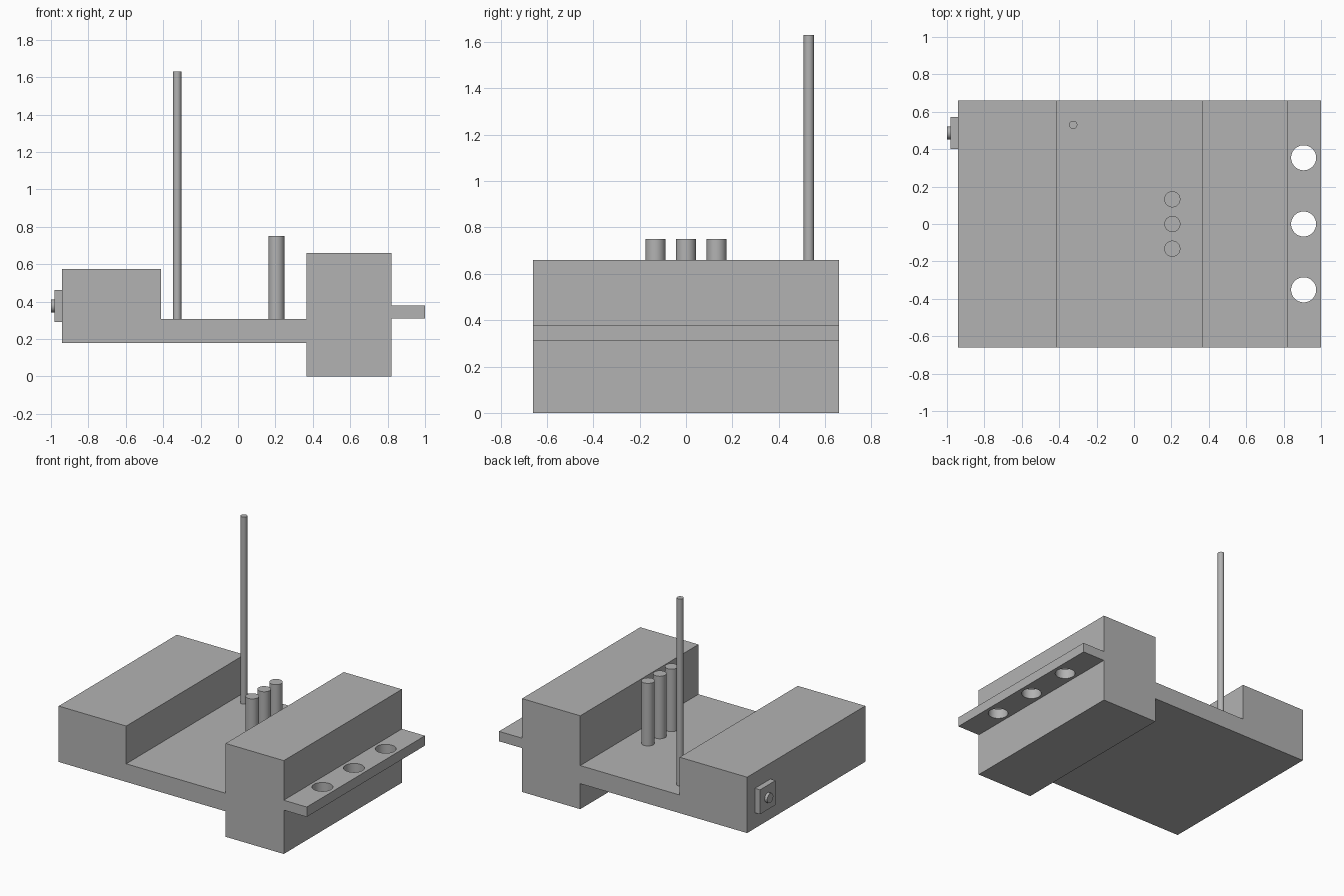
import bpy
import bmesh
from math import pi
from mathutils import Matrix, Vector

cube = bpy.data.objects.get("Cube")
if cube:
    bpy.data.objects.remove(cube, do_unlink=True)

grey = bpy.data.materials.new("plain grey")
grey.use_nodes = True
colour = (0.45, 0.45, 0.45, 1)
grey.diffuse_color = colour
grey.node_tree.nodes["Principled BSDF"].inputs["Base Color"].default_value = colour


def finish(name, bm, smooth=False):
    bmesh.ops.recalc_face_normals(bm, faces=bm.faces)
    mesh = bpy.data.meshes.new(name)
    bm.to_mesh(mesh)
    bm.free()
    mesh.materials.append(grey)
    obj = bpy.data.objects.new(name, mesh)
    bpy.context.collection.objects.link(obj)
    if smooth:
        shade(obj)
    return obj


def shade(obj):
    bpy.ops.object.select_all(action='DESELECT')
    obj.select_set(True)
    bpy.context.view_layer.objects.active = obj
    bpy.ops.object.shade_smooth_by_angle(angle=pi / 6)


def cylinder(name, start, end, radius):
    start, end = Vector(start), Vector(end)
    axis = end - start
    turn = axis.to_track_quat('Z', 'Y').to_matrix().to_4x4()
    bm = bmesh.new()
    bmesh.ops.create_cone(bm, cap_ends=True, segments=48, radius1=radius, radius2=radius,
                          depth=axis.length,
                          matrix=Matrix.Translation((start + end) / 2) @ turn)
    return finish(name, bm, True)


def box(name, low, high):
    low, high = Vector(low), Vector(high)
    bm = bmesh.new()
    bmesh.ops.create_cube(bm, size=1, matrix=Matrix.Translation((low + high) / 2)
                          @ Matrix.Diagonal((*(high - low), 1)))
    return finish(name, bm)


# Stepped body with side flange, extruded from its front profile
half_depth = 0.66
profile = [(-0.94, 0.18), (0.365, 0.18), (0.365, 0), (0.82, 0), (0.82, 0.31), (1, 0.31),
           (1, 0.38), (0.82, 0.38), (0.82, 0.66), (0.365, 0.66), (0.365, 0.308),
           (-0.412, 0.308), (-0.412, 0.575), (-0.94, 0.575)]
bm = bmesh.new()
front = bm.faces.new([bm.verts.new((x, -half_depth, z)) for x, z in profile])
extruded = bmesh.ops.extrude_face_region(bm, geom=[front], use_keep_orig=True)
moved = [v for v in extruded["geom"] if isinstance(v, bmesh.types.BMVert)]
bmesh.ops.translate(bm, verts=moved, vec=(0, 2 * half_depth, 0))
body = finish("stepped_body", bm)

# Three round holes through the flange
for y in (-0.352, 0, 0.354):
    cutter = cylinder("hole_cutter", (0.907, y, 0.25), (0.907, y, 0.45), 0.067)
    cutter.hide_render = True
    cut = body.modifiers.new("hole", 'BOOLEAN')
    cut.operation = 'DIFFERENCE'
    cut.solver = 'EXACT'
    cut.object = cutter
    bpy.context.view_layer.objects.active = body
    bpy.ops.object.modifier_apply(modifier=cut.name)
    bpy.data.objects.remove(cutter, do_unlink=True)
shade(body)

# Pegs and tall rod standing on the deck
for label, y in (("front", -0.132), ("middle", 0), ("back", 0.132)):
    cylinder(label + "_peg", (0.205, y, 0.3), (0.205, y, 0.75), 0.043)
cylinder("tall_rod", (-0.325, 0.53, 0.3), (-0.325, 0.53, 1.63), 0.022)

# Square plate with a round button on the right end
box("button_plate", (-0.98, 0.4, 0.29), (-0.935, 0.573, 0.463))
cylinder("round_button", (-0.975, 0.487, 0.377), (-1, 0.487, 0.377), 0.034)
